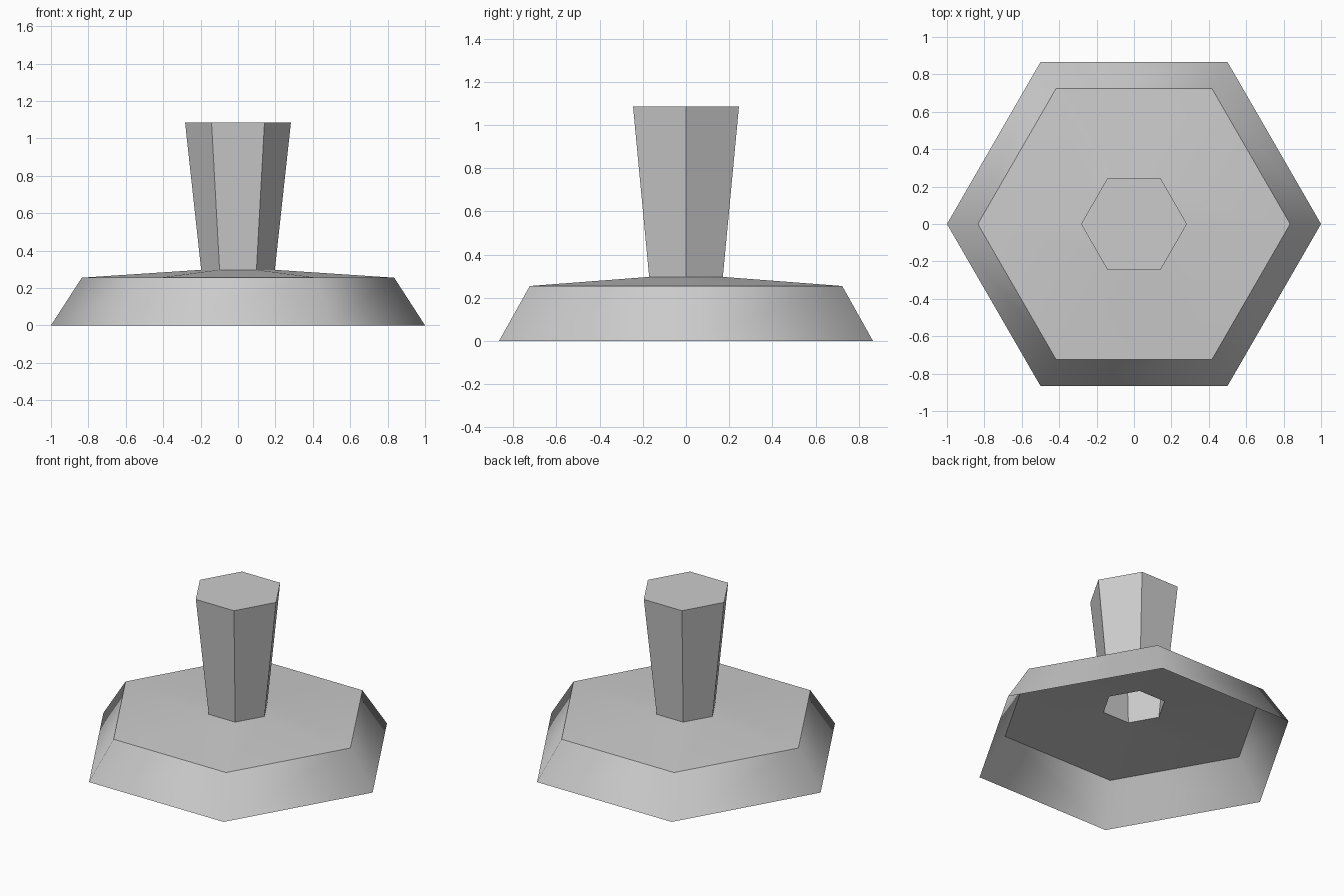
import bpy
import bmesh
from math import cos, sin, pi, radians

SIDES = 6

if "Cube" in bpy.data.objects:
    bpy.data.objects.remove(bpy.data.objects["Cube"], do_unlink=True)

grey = bpy.data.materials.new("plain grey")
grey.use_nodes = True
colour = (0.6, 0.6, 0.6, 1)
grey.diffuse_color = colour
grey.node_tree.nodes["Principled BSDF"].inputs["Base Color"].default_value = colour


def hex_shell(name, profile, cap_top=False):
    """Open six-sided shell through (radius, height) rings, listed bottom to top."""
    bm = bmesh.new()
    rings = [[bm.verts.new((r * cos(2 * pi * i / SIDES), r * sin(2 * pi * i / SIDES), z))
              for i in range(SIDES)] for r, z in profile]
    for low, high in zip(rings, rings[1:]):
        for i in range(SIDES):
            j = (i + 1) % SIDES
            bm.faces.new((low[i], low[j], high[j], high[i]))
    if cap_top:
        bm.faces.new(rings[-1])
    mesh = bpy.data.meshes.new(name)
    bm.to_mesh(mesh)
    bm.free()
    mesh.materials.append(grey)
    obj = bpy.data.objects.new(name, mesh)
    bpy.context.collection.objects.link(obj)
    # The skirt blends round its corners; the rim and stem edges stay sharp
    bpy.ops.object.select_all(action="DESELECT")
    obj.select_set(True)
    bpy.context.view_layer.objects.active = obj
    bpy.ops.object.shade_smooth_by_angle(angle=radians(54))
    return obj


# Hollow base: sloping skirt and shallow top, open below and under the stem
hex_shell("base", [(1.0, 0.0), (0.835, 0.255), (0.197, 0.297)])

# Hollow stem, flaring upwards to a flat cap
hex_shell("stem", [(0.197, 0.297), (0.283, 1.085)], cap_top=True)
